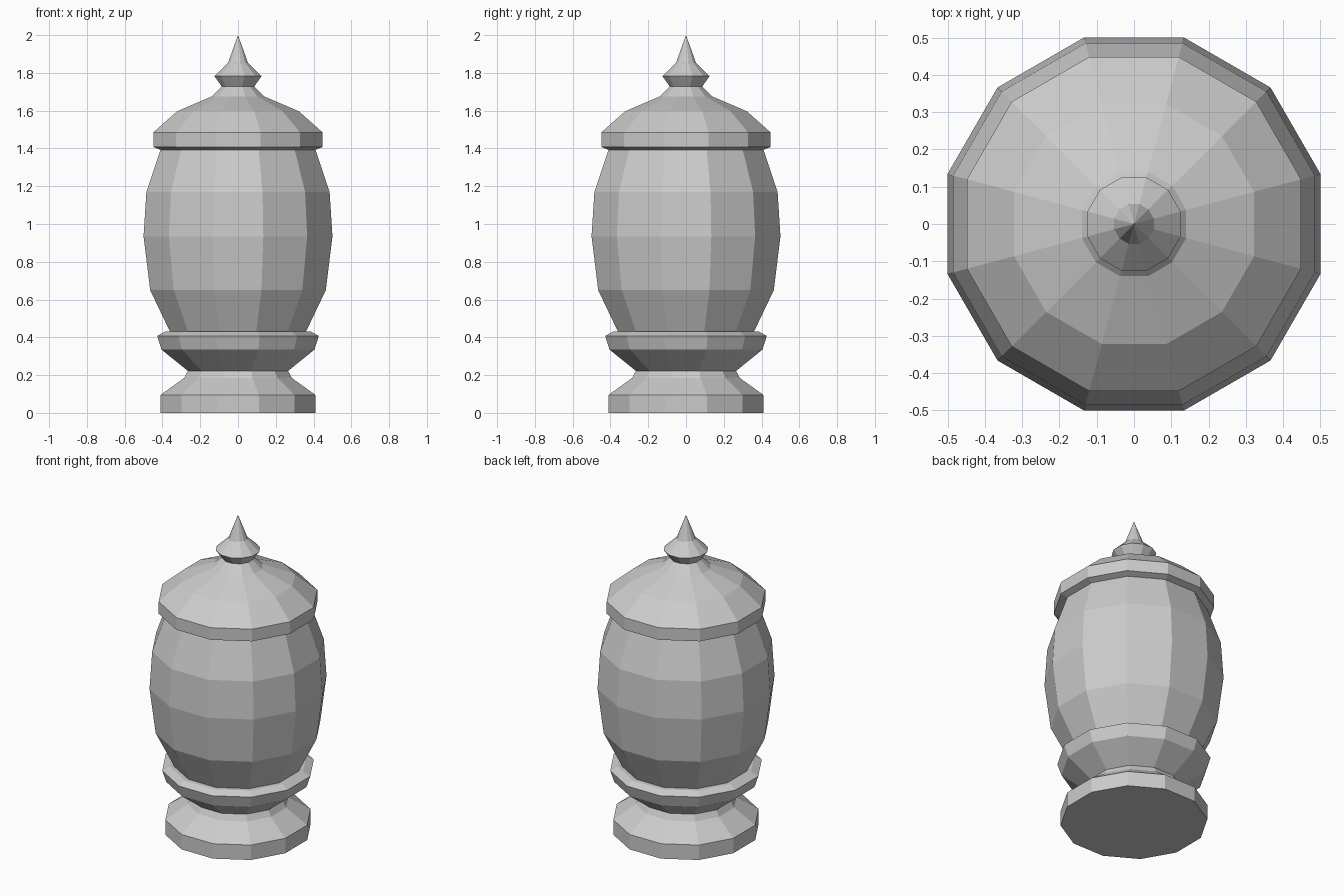
import bpy, bmesh, math

if "Cube" in bpy.data.objects:
    bpy.data.objects.remove(bpy.data.objects["Cube"])

SIDES = 12
FLAT = math.cos(math.pi / SIDES)  # profile radii are measured to the flats

stone = bpy.data.materials.new("grey stone")
stone.diffuse_color = (0.6, 0.6, 0.6, 1)
stone.use_nodes = True
stone.node_tree.nodes["Principled BSDF"].inputs["Base Color"].default_value = stone.diffuse_color


def lathe(name, profile, cap_bottom=False):
    """Turn a (radius, height) profile into a faceted shell; radius 0 is a tip."""
    bm = bmesh.new()
    rings = []
    for r, z in profile:
        if r == 0:
            rings.append([bm.verts.new((0, 0, z))] * SIDES)
            continue
        ring = []
        for i in range(SIDES):
            a = 2 * math.pi * (i + 0.5) / SIDES
            ring.append(bm.verts.new((r / FLAT * math.cos(a), r / FLAT * math.sin(a), z)))
        rings.append(ring)
    for low, high in zip(rings, rings[1:]):
        for i in range(SIDES):
            j = (i + 1) % SIDES
            corners = [low[i], low[j], high[j], high[i]]
            bm.faces.new(list(dict.fromkeys(corners)))
    if cap_bottom:
        bm.faces.new(rings[0][::-1])
    mesh = bpy.data.meshes.new(name)
    bm.to_mesh(mesh)
    bm.free()
    mesh.materials.append(stone)
    obj = bpy.data.objects.new(name, mesh)
    bpy.context.collection.objects.link(obj)
    return obj


# Foot with its narrow waist
lathe("foot", [(0.41, 0), (0.41, 0.095), (0.285, 0.185), (0.265, 0.222)], True)
# Flared collar holding the body
lathe("collar", [(0.265, 0.222), (0.405, 0.335), (0.428, 0.408), (0.385, 0.43), (0.36, 0.43)])
# Barrel-shaped body
lathe("body", [(0.36, 0.43), (0.465, 0.65), (0.50, 0.935), (0.485, 1.17), (0.41, 1.393)])
# Domed lid with a rim
lathe("lid", [(0.41, 1.393), (0.448, 1.408), (0.448, 1.485), (0.322, 1.597),
              (0.14, 1.675), (0.086, 1.728)])
# Pointed finial
lathe("finial", [(0.086, 1.728), (0.125, 1.783), (0.053, 1.853), (0, 2.0)])
